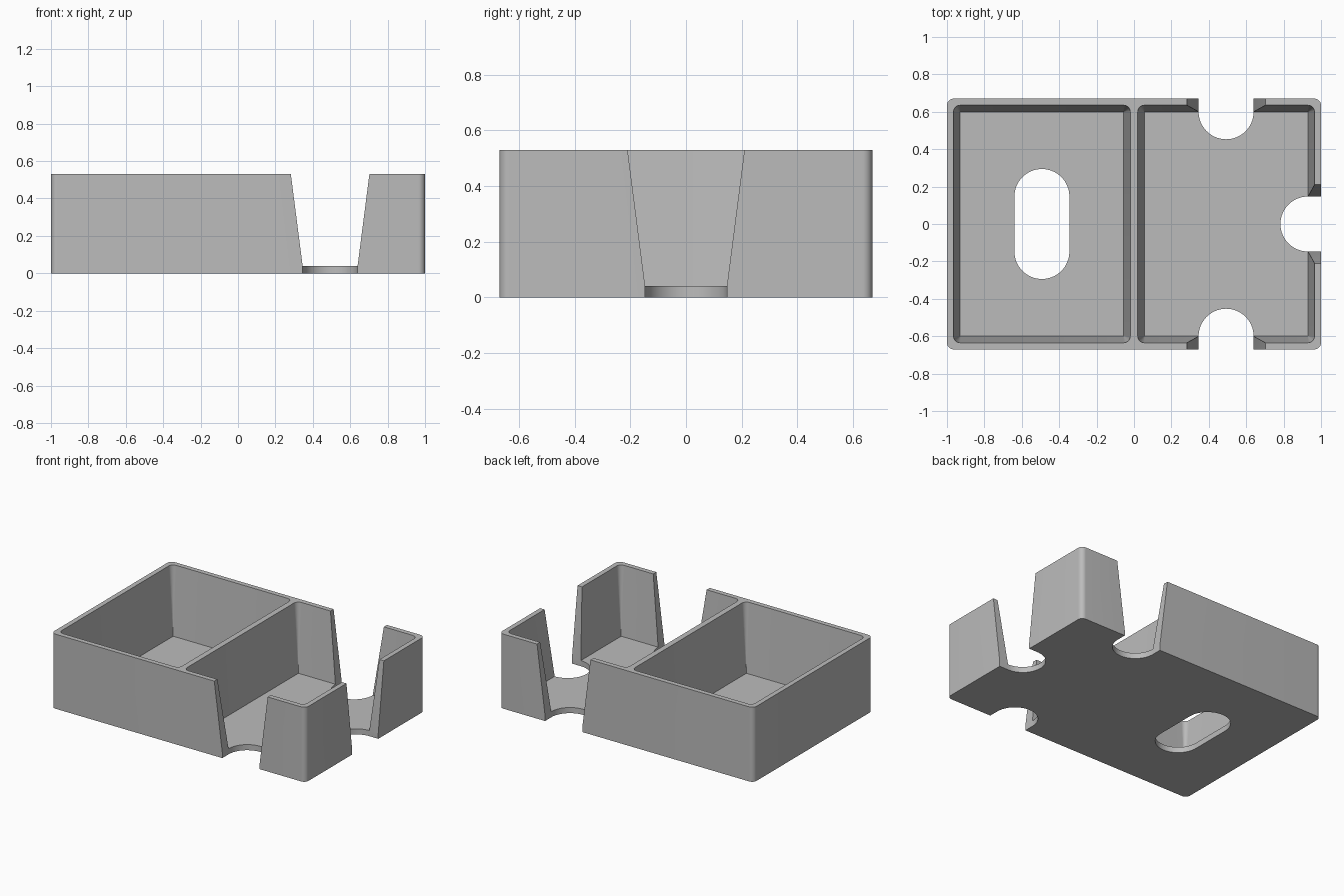
import bpy, bmesh, math
from mathutils import Matrix

default = bpy.data.objects.get("Cube")
if default:
    bpy.data.objects.remove(default, do_unlink=True)

HEIGHT, FLOOR = 0.53, 0.04
HALF_X, HALF_Y = 1.0, 0.67
SLOT_R = 0.147          # radius of every rounded opening
FLARE = 0.063           # how much each notch widens towards the rim
TAPER = 0.035           # wall thickening from rim to floor
BAY_X = 0.4925          # centre of each bay

grey = bpy.data.materials.new("plain grey")
grey.use_nodes = True
colour = (0.5, 0.5, 0.5, 1)
grey.diffuse_color = colour
grey.node_tree.nodes["Principled BSDF"].inputs["Base Color"].default_value = colour


def rounded_rect(cx, cy, hx, hy, r, steps=10):
    """Counter-clockwise outline of a rounded rectangle."""
    points = []
    for corner, (sx, sy) in enumerate([(1, 1), (-1, 1), (-1, -1), (1, -1)]):
        for i in range(steps + 1):
            a = math.pi / 2 * (corner + i / steps)
            points.append((cx + sx * (hx - r) + r * math.cos(a),
                           cy + sy * (hy - r) + r * math.sin(a)))
    return points


def loft(name, rings, matrix=Matrix()):
    """Closed solid through matching outlines, each given as (points, z)."""
    bm = bmesh.new()
    loops = [[bm.verts.new((x, y, z)) for x, y in pts] for pts, z in rings]
    for low, high in zip(loops, loops[1:]):
        for i in range(len(low)):
            j = (i + 1) % len(low)
            bm.faces.new((low[i], low[j], high[j], high[i]))
    bm.faces.new(loops[0][::-1])
    bm.faces.new(loops[-1])
    bmesh.ops.remove_doubles(bm, verts=bm.verts[:], dist=1e-5)
    bmesh.ops.transform(bm, matrix=matrix, verts=bm.verts[:])
    bmesh.ops.recalc_face_normals(bm, faces=bm.faces[:])
    mesh = bpy.data.meshes.new(name)
    bm.to_mesh(mesh)
    bm.free()
    obj = bpy.data.objects.new(name, mesh)
    bpy.context.collection.objects.link(obj)
    mesh.materials.append(grey)
    return obj


def cut(target, cutter):
    """Subtract the cutter and discard it."""
    mod = target.modifiers.new("cut", 'BOOLEAN')
    mod.operation = 'DIFFERENCE'
    mod.solver = 'EXACT'
    mod.object = cutter
    bpy.context.view_layer.objects.active = target
    bpy.ops.object.modifier_apply(modifier=mod.name)
    bpy.data.objects.remove(cutter, do_unlink=True)


# Outer block with rounded vertical corners
block = rounded_rect(0, 0, HALF_X, HALF_Y, 0.035)
tray = loft("divided_tray", [(block, 0), (block, HEIGHT)])

# Two tapered bays, leaving the divider between them
for side in (-1, 1):
    rim = rounded_rect(side * BAY_X, 0, 0.4725, 0.635, 0.036)
    base = rounded_rect(side * BAY_X, 0, 0.4725 - TAPER, 0.635 - TAPER, 0.002)
    cut(tray, loft("bay_cutter", [(base, FLOOR), (rim, HEIGHT), (rim, HEIGHT + 0.1)]))

# Oblong hole in the floor of the closed bay
oblong = rounded_rect(-BAY_X, 0, SLOT_R, 2 * SLOT_R, SLOT_R, 16)
cut(tray, loft("hole_cutter", [(oblong, -0.1), (oblong, 0.2)]))

# Flared finger notches through three walls of the open bay
top = SLOT_R + FLARE
profile = [(-SLOT_R, -0.1), (SLOT_R, -0.1), (SLOT_R, FLOOR), (top, HEIGHT),
           (top, HEIGHT + 0.1), (-top, HEIGHT + 0.1), (-top, HEIGHT), (-SLOT_R, FLOOR)]
stand_up = Matrix.Rotation(math.pi / 2, 4, 'X')     # profile height becomes z
disc = rounded_rect(0, 0, SLOT_R, SLOT_R, SLOT_R, 16)
for x, y, turn in [(BAY_X, -0.6, 0), (BAY_X, 0.6, math.pi), (0.93, 0, math.pi / 2)]:
    place = Matrix.Translation((x, y, 0)) @ Matrix.Rotation(turn, 4, 'Z')
    cut(tray, loft("notch_cutter", [(profile, 0), (profile, 0.3)], place @ stand_up))
    cut(tray, loft("scoop_cutter", [(disc, -0.1), (disc, 0.1)], place))

# Smooth the rounded corners, keep the rims crisp
bpy.ops.object.select_all(action='DESELECT')
tray.select_set(True)
bpy.context.view_layer.objects.active = tray
bpy.ops.object.shade_smooth_by_angle(angle=math.radians(30))
